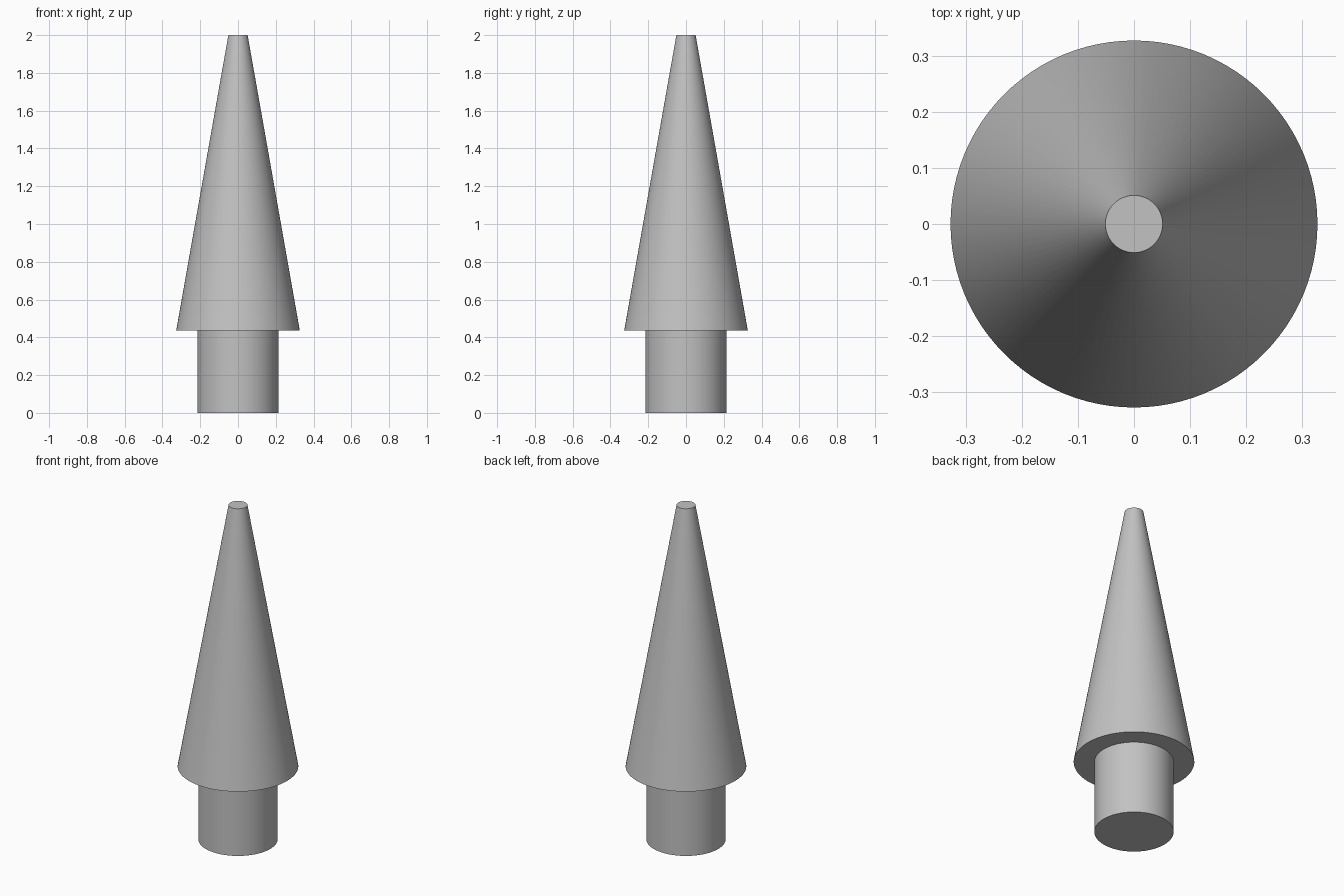
import bpy, bmesh, math

SEGMENTS = 96

cube = bpy.data.objects.get("Cube")
if cube:
    bpy.data.objects.remove(cube, do_unlink=True)

# Plain grey finish
grey = bpy.data.materials.new("plain_grey")
grey.use_nodes = True
colour = (0.54, 0.54, 0.54, 1.0)
grey.diffuse_color = colour
grey.node_tree.nodes["Principled BSDF"].inputs["Base Color"].default_value = colour


def lathe(name, profile):
    """Turn a (radius, height) profile around the z axis into a closed solid."""
    bm = bmesh.new()
    verts = [bm.verts.new((r, 0, z)) for r, z in profile]
    edges = [bm.edges.new(pair) for pair in zip(verts, verts[1:])]
    bmesh.ops.spin(bm, geom=verts + edges, cent=(0, 0, 0), axis=(0, 0, 1),
                   angle=math.tau, steps=SEGMENTS, use_merge=True)
    bmesh.ops.remove_doubles(bm, verts=bm.verts, dist=1e-5)
    # Close the flat ends
    bmesh.ops.holes_fill(bm, edges=[e for e in bm.edges if e.is_boundary], sides=0)
    bmesh.ops.recalc_face_normals(bm, faces=bm.faces)
    mesh = bpy.data.meshes.new(name)
    bm.to_mesh(mesh)
    bm.free()
    mesh.materials.append(grey)
    obj = bpy.data.objects.new(name, mesh)
    bpy.context.collection.objects.link(obj)
    bpy.ops.object.select_all(action='DESELECT')
    obj.select_set(True)
    bpy.context.view_layer.objects.active = obj
    bpy.ops.object.shade_smooth_by_angle(angle=math.radians(30))
    return obj


# Cylindrical stem, flat shoulder and long blunt cone in one turned piece
stem_radius, shoulder_radius, tip_radius = 0.215, 0.327, 0.051
shoulder_z, top_z = 0.437, 2.0
lathe("tapered_plug", [(stem_radius, 0), (stem_radius, shoulder_z),
                       (shoulder_radius, shoulder_z), (tip_radius, top_z)])
